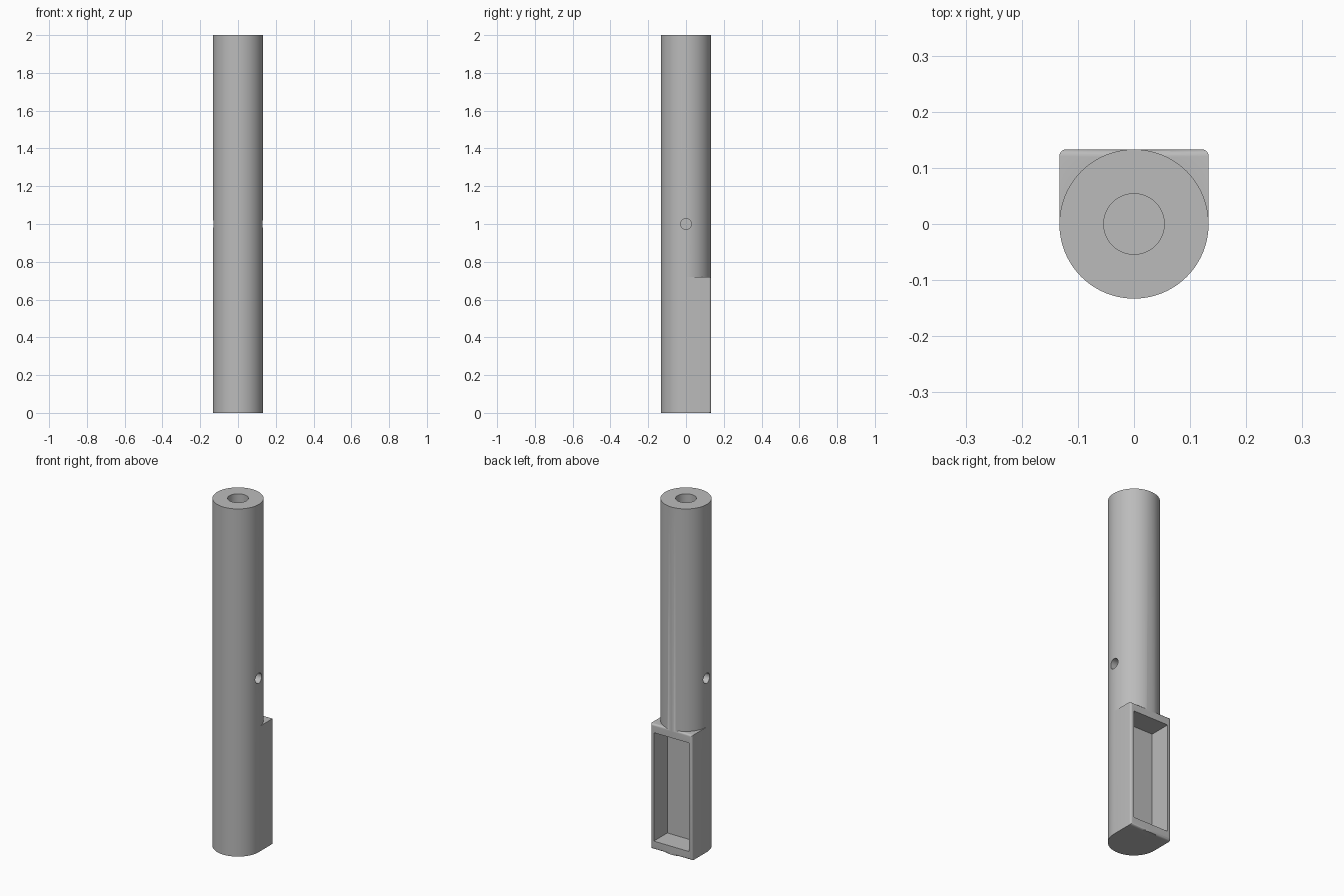
import bpy
import bmesh
import math
from mathutils import Matrix, Vector

if "Cube" in bpy.data.objects:
    bpy.data.objects.remove(bpy.data.objects["Cube"], do_unlink=True)

R = 0.133          # shaft radius
HOUSING_TOP = 0.72

grey = bpy.data.materials.new("plain_grey")
grey.use_nodes = True
colour = (0.5, 0.5, 0.5, 1.0)
grey.diffuse_color = colour
grey.node_tree.nodes["Principled BSDF"].inputs["Base Color"].default_value = colour


def to_object(name, bm):
    bmesh.ops.recalc_face_normals(bm, faces=bm.faces)
    mesh = bpy.data.meshes.new(name)
    bm.to_mesh(mesh)
    bm.free()
    mesh.materials.append(grey)
    obj = bpy.data.objects.new(name, mesh)
    bpy.context.collection.objects.link(obj)
    return obj


def cylinder(name, radius, length, centre, sides, along_x=False):
    bm = bmesh.new()
    turn = Matrix.Rotation(math.pi / 2, 4, "Y") if along_x else Matrix()
    bmesh.ops.create_cone(bm, cap_ends=True, segments=sides, radius1=radius,
                          radius2=radius, depth=length,
                          matrix=Matrix.Translation(centre) @ turn)
    return to_object(name, bm)


def box(name, low, high, back_bevel=0):
    bm = bmesh.new()
    low, high = Vector(low), Vector(high)
    size = Matrix.Diagonal((*(high - low), 1))
    bmesh.ops.create_cube(bm, size=1, matrix=Matrix.Translation((low + high) / 2) @ size)
    if back_bevel:
        # Round only the four edges around the back face
        edges = [e for e in bm.edges if all(v.co.y > high.y - 0.001 for v in e.verts)]
        bmesh.ops.bevel(bm, geom=edges, offset=back_bevel, segments=5,
                        profile=0.5, affect="EDGES")
    return to_object(name, bm)


def combine(target, tool, operation):
    mod = target.modifiers.new(operation.lower(), "BOOLEAN")
    mod.object, mod.operation, mod.solver = tool, operation, "EXACT"
    bpy.context.view_layer.objects.active = target
    bpy.ops.object.modifier_apply(modifier=mod.name)
    bpy.data.objects.remove(tool, do_unlink=True)


# Round shaft joined to the square-backed housing
body = cylinder("handle_body", R, 2, (0, 0, 1), 96)
housing = box("housing", (-R, 0, 0), (R, R, HOUSING_TOP), 0.012)
combine(body, housing, "UNION")

# Open pocket in the back of the housing
pocket = box("pocket", (-0.112, 0.01, 0.048), (0.112, 0.3, HOUSING_TOP - 0.048))
combine(body, pocket, "DIFFERENCE")

# Blind bore in the top end
combine(body, cylinder("bore", 0.054, 1, (0, 0, 2), 64), "DIFFERENCE")

# Blind pin hole on each side
for side in (-1, 1):
    hole = cylinder("pin_hole", 0.029, 0.14, (side * R, 0, 1), 32, along_x=True)
    combine(body, hole, "DIFFERENCE")

# Smooth curved walls, keep the rims sharp
bpy.ops.object.select_all(action="DESELECT")
body.select_set(True)
bpy.context.view_layer.objects.active = body
bpy.ops.object.shade_smooth_by_angle(angle=math.radians(30))
